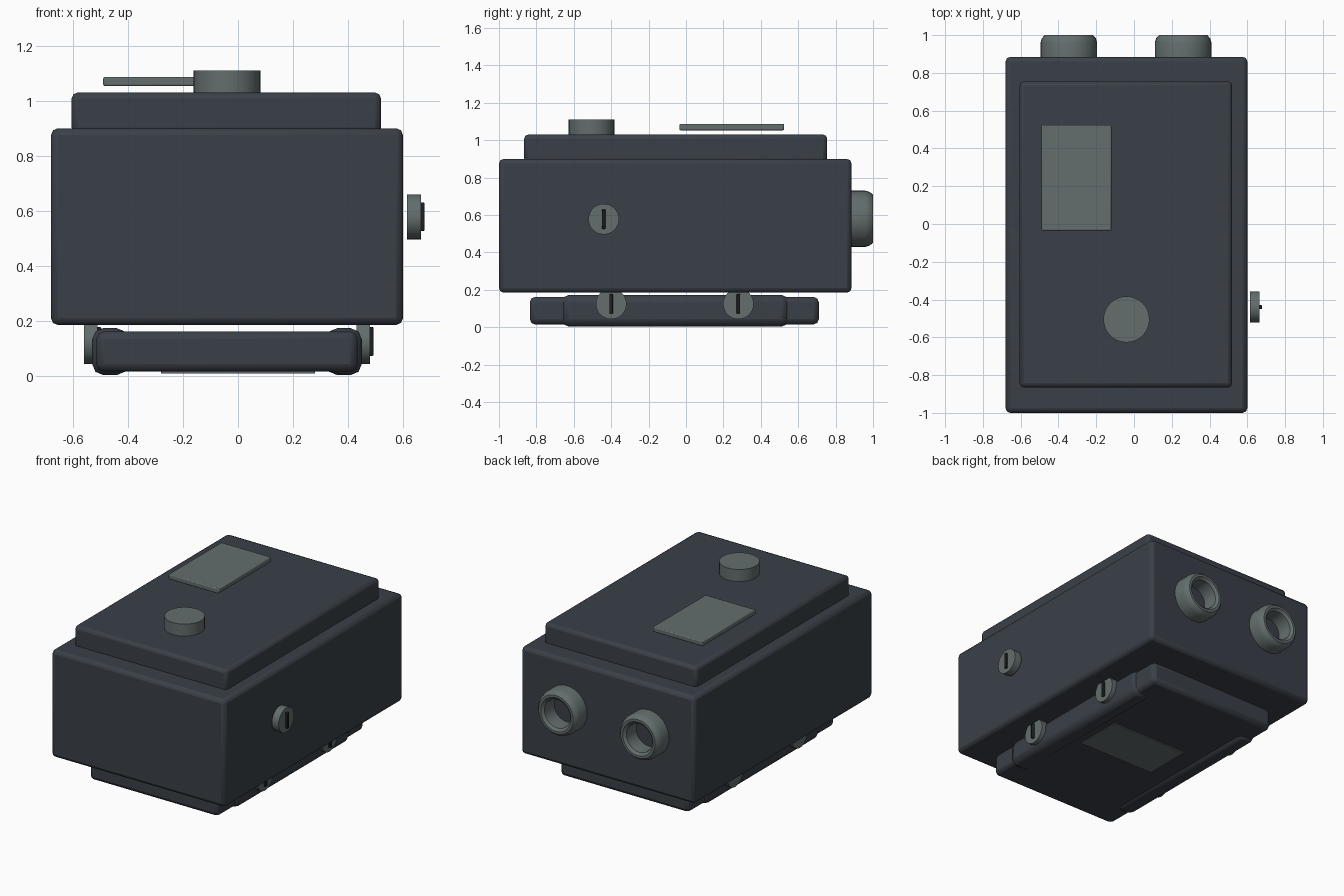
import bpy
import math
from mathutils import Matrix

cube = bpy.data.objects.get("Cube")
if cube:
    bpy.data.objects.remove(cube, do_unlink=True)


def material(name, rgb):
    m = bpy.data.materials.new(name)
    m.use_nodes = True
    m.diffuse_color = (*rgb, 1)
    m.node_tree.nodes["Principled BSDF"].inputs["Base Color"].default_value = (*rgb, 1)
    return m


SHELL = material("dark slate shell", (0.042, 0.051, 0.064))
METAL = material("grey metal", (0.125, 0.153, 0.153))
SLOT = material("black slot", (0.012, 0.013, 0.014))


def finish(obj, name, mat):
    obj.name = name
    obj.data.materials.append(mat)
    bpy.ops.object.shade_smooth_by_angle(angle=math.radians(30))
    return obj


def box(name, x, y, z, mat, bevel=0.0, segments=2):
    """Box from three (low, high) ranges, with rounded edges."""
    bpy.ops.mesh.primitive_cube_add(size=1)
    obj = bpy.context.object
    spans = (x, y, z)
    obj.data.transform(Matrix.Diagonal([hi - lo for lo, hi in spans] + [1]))
    obj.location = [(lo + hi) / 2 for lo, hi in spans]
    finish(obj, name, mat)
    if bevel:
        mod = obj.modifiers.new("Rounded edges", "BEVEL")
        mod.width = bevel
        mod.segments = segments
    return obj


def disc(name, centre, radius, depth, mat, rotation=(0, 0, 0)):
    bpy.ops.mesh.primitive_cylinder_add(vertices=32, radius=radius, depth=depth,
                                        location=centre, rotation=rotation)
    return finish(bpy.context.object, name, mat)


def screw(name, x, y, z):
    """Round screw head facing +x with a raised dark bar."""
    disc(name + "_head", (x + 0.025, y, z), 0.082, 0.05, METAL, (0, math.pi / 2, 0))
    box(name + "_bar", (x + 0.04, x + 0.063), (y - 0.01, y + 0.01),
        (z - 0.052, z + 0.052), SLOT, 0.004)


def socket(name, x, z):
    """Lathed hollow connector pointing to the back."""
    profile = [(0.15, 0.87), (0.15, 0.96), (0.143, 0.983), (0.128, 1.0),
               (0.112, 1.0), (0.095, 0.985), (0.092, 0.96), (0.092, 0.884), (0, 0.884)]
    sides = 32
    verts, faces = [], []
    for r, y in profile:
        for i in range(sides):
            a = math.tau * i / sides
            verts.append((x + r * math.cos(a), y, z + r * math.sin(a)))
    for ring in range(len(profile) - 1):
        for i in range(sides):
            a, b = ring * sides + i, ring * sides + (i + 1) % sides
            if profile[ring + 1][0] == 0:
                faces.append((a, a + sides, b))
            else:
                faces.append((a, a + sides, b + sides, b))
    mesh = bpy.data.meshes.new(name)
    mesh.from_pydata(verts, [], faces)
    obj = bpy.data.objects.new(name, mesh)
    bpy.context.collection.objects.link(obj)
    bpy.ops.object.select_all(action="DESELECT")
    obj.select_set(True)
    bpy.context.view_layer.objects.active = obj
    finish(obj, name, METAL)


# Main housing and raised lid
box("housing", (-0.68, 0.60), (-1.0, 0.885), (0.185, 0.90), SHELL, 0.025)
box("lid", (-0.605, 0.52), (-0.865, 0.755), (0.88, 1.03), SHELL, 0.022)

# Lid fittings
box("display_plate", (-0.49, -0.12), (-0.035, 0.525), (1.053, 1.087), METAL, 0.006)
disc("lid_knob", (-0.04, -0.505, 1.065), 0.122, 0.09, METAL)

# Tray under the housing, with a thicker rail on each side
box("tray", (-0.515, 0.435), (-0.835, 0.71), (0.015, 0.162), SHELL, 0.028)
for side, x in (("right", -0.53), ("left", 0.32)):
    box(side + "_rail", (x, x + 0.13), (-0.665, 0.55), (0.003, 0.173), SHELL, 0.04)
box("tray_label", (-0.28, 0.28), (-0.17, 0.15), (0.008, 0.016), METAL)

# Screws on the side and along both rails
screw("side_screw", 0.615, -0.44, 0.578)
for side, x in (("right", -0.56), ("left", 0.43)):
    for end, y in (("front", -0.40), ("back", 0.28)):
        screw(f"{side}_{end}_rail_screw", x, y, 0.125)

# Pair of connectors at the back
for side, x in (("right", -0.345), ("left", 0.26)):
    socket(side + "_socket", x, 0.58)
